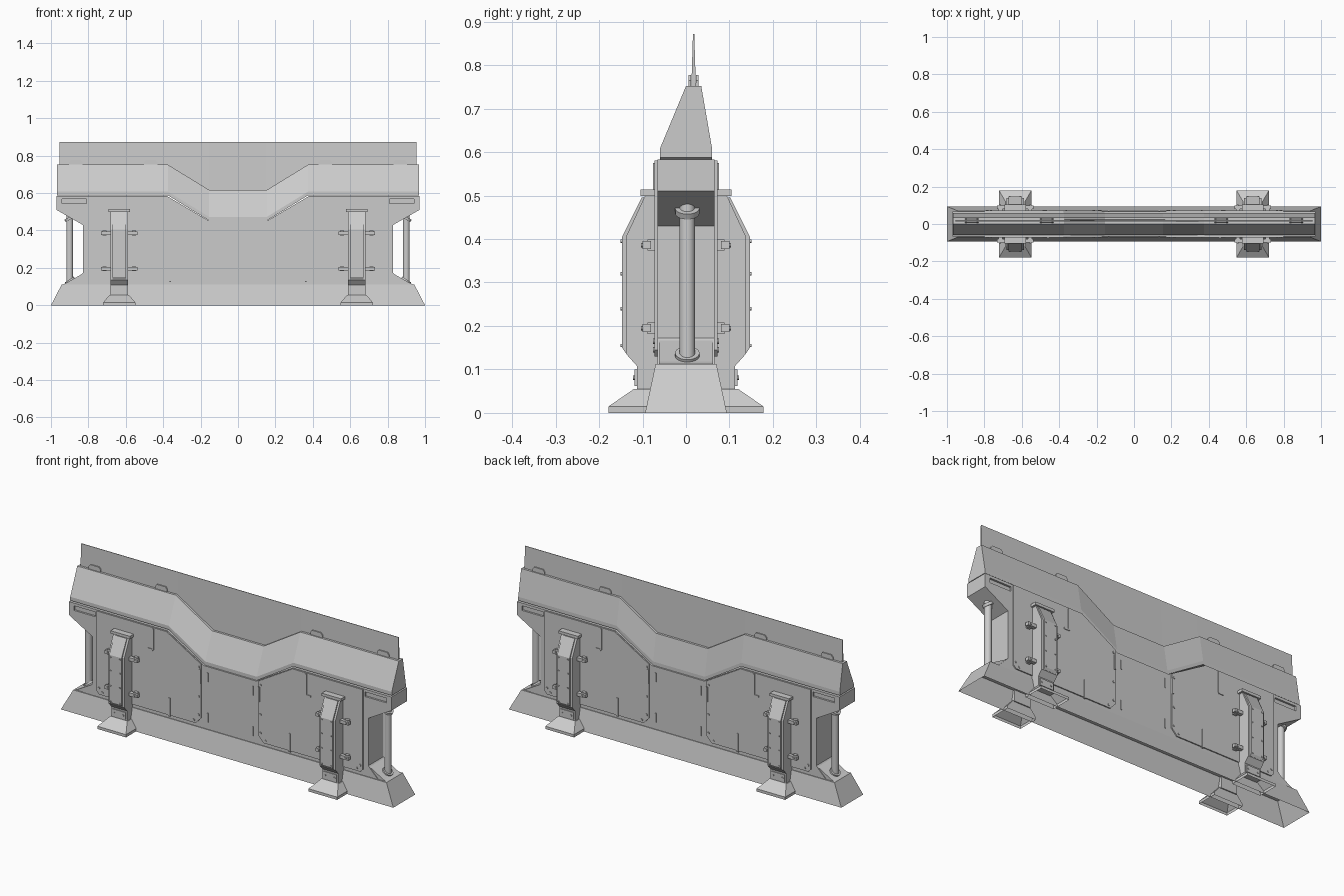
import bpy, bmesh, math
from mathutils import Matrix, Vector

if "Cube" in bpy.data.objects:
    bpy.data.objects.remove(bpy.data.objects["Cube"])


def finish(name, bm):
    bmesh.ops.recalc_face_normals(bm, faces=bm.faces[:])
    me = bpy.data.meshes.new(name)
    bm.to_mesh(me)
    bm.free()
    ob = bpy.data.objects.new(name, me)
    bpy.context.collection.objects.link(ob)
    return ob


def loft(name, rings, cap_start=True, cap_end=True):
    """Skin a list of equal-length closed rings."""
    bm = bmesh.new()
    vs = [[bm.verts.new(p) for p in r] for r in rings]
    n = len(vs[0])
    for a, b in zip(vs, vs[1:]):
        for i in range(n):
            j = (i + 1) % n
            bm.faces.new((a[i], a[j], b[j], b[i]))
    if cap_start:
        bm.faces.new(vs[0])
    if cap_end:
        bm.faces.new(vs[-1])
    return finish(name, bm)


def box(name, x0, x1, y0, y1, z0, z1):
    ring = lambda z: [(x0, y0, z), (x1, y0, z), (x1, y1, z), (x0, y1, z)]
    return loft(name, [ring(z0), ring(z1)])


def slab_xz(name, pts, y0, y1):
    return loft(name, [[(x, y, z) for x, z in pts] for y in (y0, y1)])


def rod(name, centre, direction, r, length, sides=24):
    bm = bmesh.new()
    rot = Vector(direction).to_track_quat('Z', 'Y').to_matrix().to_4x4()
    bmesh.ops.create_cone(bm, cap_ends=True, segments=sides, radius1=r, radius2=r,
                          depth=length, matrix=Matrix.Translation(centre) @ rot)
    ob = finish(name, bm)
    for p in ob.data.polygons:
        p.use_smooth = len(p.vertices) == 4
    return ob


def rect(hx, y0, y1, z):
    return [(-hx, y0, z), (hx, y0, z), (hx, y1, z), (-hx, y1, z)]


def shift(ring, x, s):
    return [(px + x, py * s, pz) for px, py, pz in ring]


# Hollow plinth
loft("base_plinth", [rect(1.0, -.094, .094, 0), rect(.942, -.07, .07, .112)], cap_start=False)

# Wall core, with the dipped top edge and overhanging ends
half = [(-.89, .11), (-.83, .172), (-.83, .43), (-.97, .51), (-.97, .583), (-.378, .583), (-.157, .452)]
body = slab_xz("wall_core", half + [(-x, z) for x, z in reversed(half)], -.066, .066)

# Recessed slots under the cap at each end
for sx in (-1, 1):
    for sy in (-1, 1):
        xs = sorted((sx * .94, sx * .81))
        ys = sorted((sy * .056, sy * .09))
        cut = box("slot_cutter", *xs, *ys, .543, .568)
        cut.hide_render = True
        cut.hide_viewport = True
        m = body.modifiers.new("slot", 'BOOLEAN')
        m.operation = 'DIFFERENCE'
        m.solver = 'EXACT'
        m.object = cut

# Sloped cap following the dip
stations = [(-.967, 0), (-.375, 0), (-.155, -.135), (.155, -.135), (.375, 0), (.967, 0)]
section = [(-.06, .588), (-.06, .608), (0, .752), (.035, .752), (.06, .608), (.06, .588)]
loft("top_cap", [[(x, y, z + dz) for y, z in section] for x, dz in stations])

# Thin tapered shield blade standing in the cap
loft("shield_blade", [[(x * .988, .012, .74 + dz), (x * .988, .023, .74 + dz),
                       (x * .988, .019, .872), (x * .988, .016, .872)] for x, dz in stations])

# Blade clips
for x in (-.867, -.467, .467, .867):
    for y0, y1 in ((.006, .012), (.023, .029)):
        slab_xz("blade_clip", [(x - .036, .748), (x + .036, .748), (x + .036, .765),
                               (x + .026, .777), (x - .026, .777), (x - .036, .765)], y0, y1)

# Raised side panels with trims and corner bolts
panel = [(-.80, .58), (-.80, .145), (-.785, .13), (-.205, .13), (-.172, .165), (-.172, .458), (-.38, .58)]
for sx in (-1, 1):
    for s in (-1, 1):
        y0, y1 = s * .062, s * .072
        slab_xz("side_panel", [(sx * x, z) for x, z in panel], y0, y1)
        for x, z0, z1 in ((-.46, .46, .575), (-.362, .125, .225), (-.178, .35, .43)):
            box("panel_seam_strip", sx * x - .005, sx * x + .005, s * .064, s * .076, z0, z1)
        box("panel_seam_foot", *sorted((sx * .46, sx * .49)), s * .064, s * .076, .455, .464)
        for z0, z1 in ((.15, .2), (.37, .42)):
            box("centre_trim", sx * .135 - .003, sx * .135 + .003, s * .06, s * .07, z0, z1)
        for x, z in ((-.785, .165), (-.765, .145), (-.215, .145), (-.186, .18), (-.186, .28), (-.186, .44)):
            rod("panel_bolt", (sx * x, s * .072, z), (0, 1, 0), .006, .008, 8)

# End posts with tilted collars
for sx in (-1, 1):
    rod("end_post", (sx * .9, .003, .295), (0, 0, 1), .018, .37)
    rod("upper_collar", (sx * .9, .003, .465), (sx * .5, 0, .87), .028, .014)
    rod("lower_collar", (sx * .898, .003, .132), (sx * .55, 0, .83), .028, .014)
    # Wedge under the lower collar
    slab_xz("post_wedge", [(sx * .82, .11), (sx * .94, .11), (sx * .92, .118), (sx * .82, .175)], -.062, .062)

# Buttress legs, four alike
column = [(-.06, .05), (-.113, .05), (-.113, .108), (-.138, .136), (-.138, .405), (-.094, .5), (-.06, .5)]
face = [(-.13, .138), (-.139, .138), (-.147, .15), (-.147, .405), (-.102, .495), (-.09, .495)]
for x in (-.635, .635):
    for s in (-1, 1):
        t = -s  # profiles are drawn on the -y side
        loft("buttress_foot", [shift(rect(.086, -.178, -.066, 0), x, t),
                               shift(rect(.086, -.178, -.066, .015), x, t),
                               shift(rect(.052, -.12, -.066, .055), x, t)], cap_start=False)
        for name, prof, hx in (("buttress_column", column, .048), ("buttress_face_plate", face, .037)):
            loft(name, [[(x + d, t * y, z) for y, z in prof] for d in (-hx, hx)])
        box("buttress_top_cap", x - .058, x + .058, s * .06, s * .105, .499, .514)
        box("buttress_ankle_plate", x - .04, x + .04, s * .108, s * .118, .062, .1)
        for d in (-.028, .028):
            for z in (.155, .24, .32, .395):
                rod("buttress_bolt", (x + d, s * .147, z), (0, 1, 0), .004, .008, 8)
            rod("ankle_bolt", (x + d, s * .118, .081), (0, 1, 0), .005, .007, 8)
        # Clamps holding the leg to the wall
        for e in (-1, 1):
            for z in (.195, .386):
                xs = sorted((x + e * .04, x + e * .098))
                box("clamp_arm", *xs, s * .08, s * .1, z - .009, z + .009)
                xs = sorted((x + e * .068, x + e * .09))
                box("clamp_block", *xs, s * .066, s * .088, z - .013, z + .013)
                rod("clamp_bolt", (x + e * .082, s * .1, z), (0, 1, 0), .005, .008, 8)
